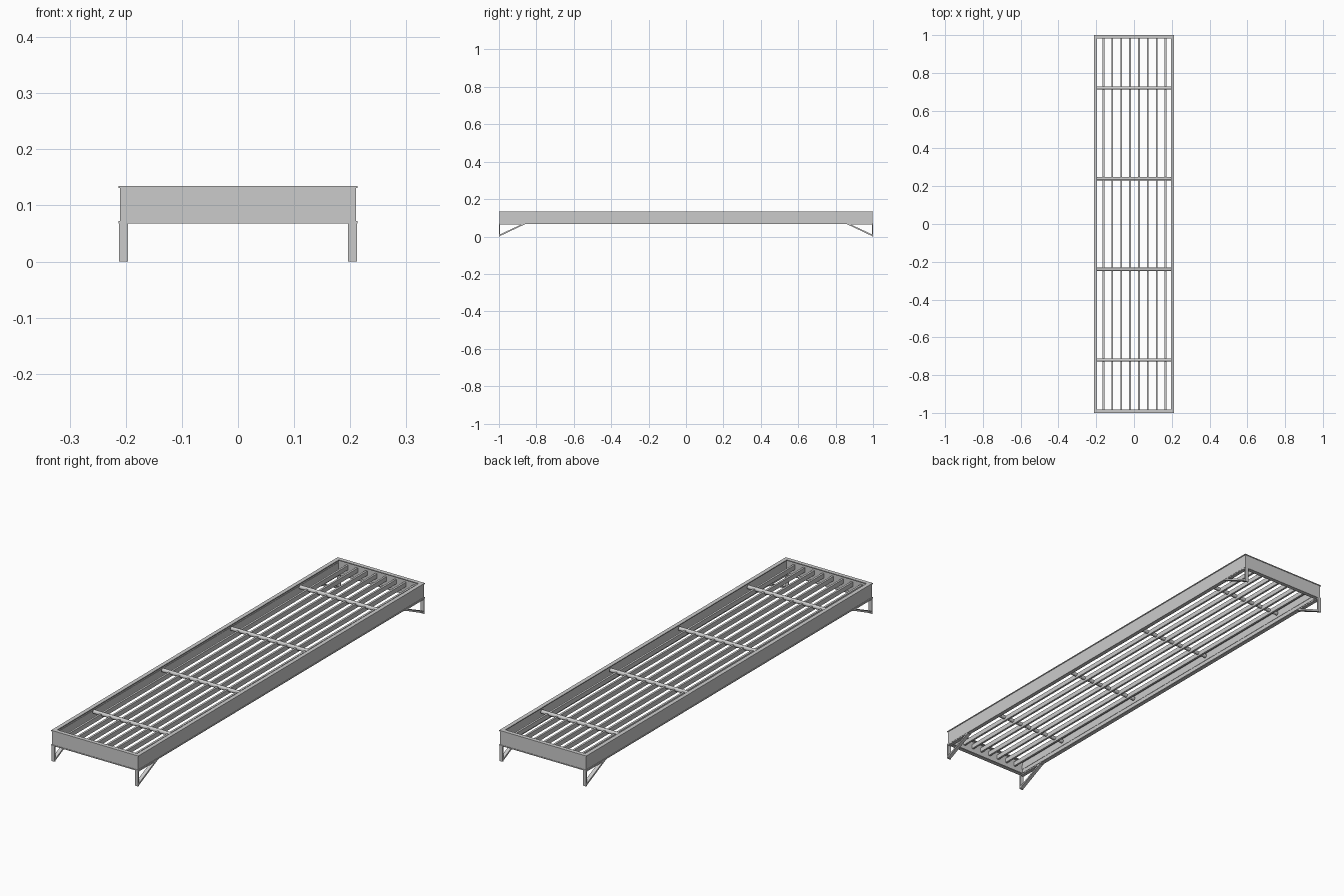
import bpy, bmesh, math

if "Cube" in bpy.data.objects:
    bpy.data.objects.remove(bpy.data.objects["Cube"])


def make_mesh(name, verts, faces):
    me = bpy.data.meshes.new(name)
    me.from_pydata(verts, [], faces)
    # consistent outward normals
    bm = bmesh.new()
    bm.from_mesh(me)
    bmesh.ops.recalc_face_normals(bm, faces=bm.faces)
    bm.to_mesh(me)
    bm.free()
    ob = bpy.data.objects.new(name, me)
    bpy.context.collection.objects.link(ob)
    return ob


def ring(name, x, y, width, z0, z1):
    # rectangular mitred ring of given inward width
    v, f = [], []
    for z in (z0, z1):
        for d in (0, width):
            v += [(sx * (x - d), sy * (y - d), z)
                  for sx, sy in ((-1, -1), (1, -1), (1, 1), (-1, 1))]
    for i in range(4):
        j = (i + 1) % 4
        f += [(i, i + 4, j + 4, j), (i + 8, j + 8, j + 12, i + 12),
              (i, j, j + 8, i + 8), (i + 4, i + 12, j + 12, j + 4)]
    return make_mesh(name, v, f)


def extrude_x(name, profile, x0, x1):
    # closed (y, z) profile swept along x
    n = len(profile)
    v = [(x, y, z) for x in (x0, x1) for y, z in profile]
    f = [tuple(range(n))[::-1], tuple(range(n, 2 * n))]
    f += [(i, (i + 1) % n, (i + 1) % n + n, i + n) for i in range(n)]
    return make_mesh(name, v, f)


# Outer frame: upright web with top and bottom flanges
ring("frame_web", 0.21, 0.998, 0.004, 0.072, 0.131)
ring("frame_top_flange", 0.213, 1.0, 0.018, 0.131, 0.135)
ring("frame_bottom_flange", 0.213, 1.0, 0.018, 0.068, 0.072)

# Long slats, the first one lying against the left web
for i in range(9):
    x = -0.209 + i * 0.047
    extrude_x(f"slat_{i + 1}", [(-0.994, 0.097), (0.994, 0.097),
                                (0.994, 0.117), (-0.994, 0.117)],
              max(x - 0.0045, -0.209), x + 0.0045)

# Round cross bars set into the slats
for i, y in enumerate((-0.72, -0.24, 0.24, 0.72)):
    bpy.ops.mesh.primitive_cylinder_add(
        vertices=16, radius=0.0085, depth=0.40,
        location=(0, y, 0.114), rotation=(0, math.pi / 2, 0))
    bpy.context.object.name = f"cross_bar_{i + 1}"
    bpy.ops.object.shade_smooth_by_angle()

# Corner legs: flat strip upright, top pad and diagonal brace
for sx in (-1, 1):
    for sy in (-1, 1):
        tag = ("left" if sx < 0 else "right") + ("_front" if sy < 0 else "_back")
        xa, xb = sorted((sx * 0.196, sx * 0.212))
        for part, prof in (
            ("leg_upright", [(1.0, 0.0), (1.0, 0.068), (0.995, 0.068), (0.995, 0.0)]),
            ("leg_top", [(0.995, 0.064), (0.995, 0.068), (0.86, 0.068), (0.86, 0.064)]),
            ("leg_brace", [(0.996, 0.002), (0.996, 0.011), (0.873, 0.068), (0.856, 0.068)]),
        ):
            extrude_x(f"{part}_{tag}", [(sy * y, z) for y, z in prof], xa, xb)
